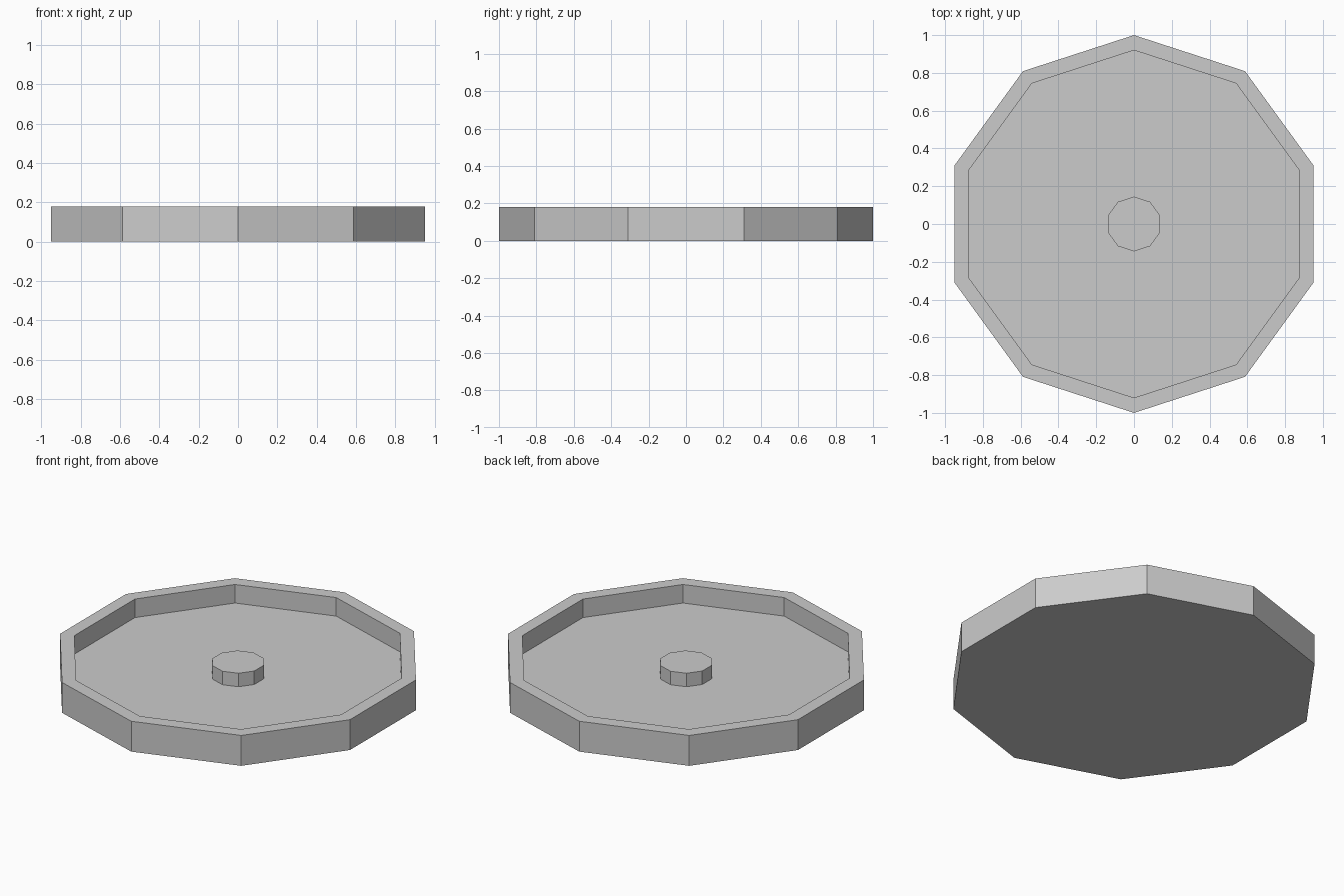
import bpy
import bmesh
from math import pi, sin, cos

cube = bpy.data.objects.get("Cube")
if cube:
    bpy.data.objects.remove(cube, do_unlink=True)

SIDES = 10
HEIGHT, FLOOR, KNOB_TOP = 0.18, 0.07, 0.15
OUTER, INNER, KNOB = 1.0, 0.92, 0.145

grey = bpy.data.materials.new("plain grey")
grey.use_nodes = True
colour = (0.6, 0.6, 0.6, 1)
grey.diffuse_color = colour
grey.node_tree.nodes["Principled BSDF"].inputs["Base Color"].default_value = colour


def turned(name, profile):
    """Sweep (radius, height) points around z with flat sides, capping both ends."""
    bm = bmesh.new()
    rings = []
    for r, z in profile:
        angles = [pi / 2 + 2 * pi * i / SIDES for i in range(SIDES)]
        rings.append([bm.verts.new((r * cos(a), r * sin(a), z)) for a in angles])
    for low, high in zip(rings, rings[1:]):
        for i in range(SIDES):
            j = (i + 1) % SIDES
            bm.faces.new((low[i], low[j], high[j], high[i]))
    bm.faces.new(rings[0][::-1])
    bm.faces.new(rings[-1])
    mesh = bpy.data.meshes.new(name)
    bm.to_mesh(mesh)
    bm.free()
    mesh.materials.append(grey)
    obj = bpy.data.objects.new(name, mesh)
    bpy.context.collection.objects.link(obj)
    return obj


# Shallow dish: outer wall, flat rim, inner wall, recessed floor
turned("dish", [(OUTER, 0), (OUTER, HEIGHT), (INNER, HEIGHT), (INNER, FLOOR)])

# Short hub standing on the floor
turned("centre_hub", [(KNOB, FLOOR), (KNOB, KNOB_TOP)])
